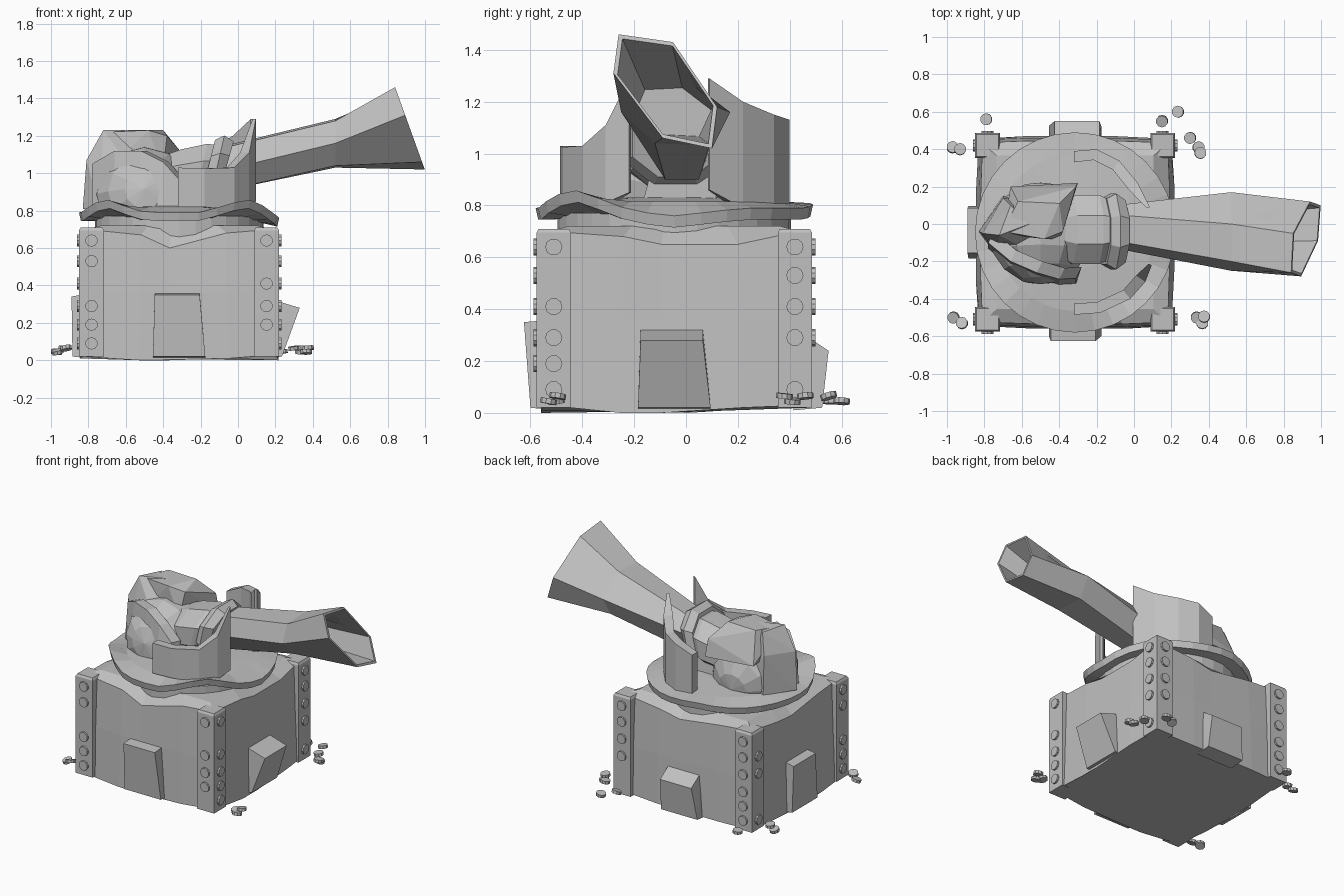
import bpy, bmesh, math, random
from mathutils import Vector, Matrix

if "Cube" in bpy.data.objects:
    bpy.data.objects.remove(bpy.data.objects["Cube"])
random.seed(4)

grey = bpy.data.materials.new("worn grey metal")
grey.diffuse_color = (0.53, 0.53, 0.53, 1)
grey.use_nodes = True
grey.node_tree.nodes["Principled BSDF"].inputs["Base Color"].default_value = grey.diffuse_color
CX, CY = -0.315, -0.045          # centre of the bunker


def finish(name, bm):
    bmesh.ops.recalc_face_normals(bm, faces=bm.faces[:])
    me = bpy.data.meshes.new(name)
    bm.to_mesh(me)
    bm.free()
    me.materials.append(grey)
    ob = bpy.data.objects.new(name, me)
    bpy.context.collection.objects.link(ob)
    return ob


def loft(name, rings, caps=True, closed=False):
    """Skin a list of equal-length point rings."""
    bm = bmesh.new()
    rows = [[bm.verts.new(p) for p in r] for r in rings]
    n = len(rows[0])
    pairs = list(zip(rows, rows[1:])) + ([(rows[-1], rows[0])] if closed else [])
    for a, b in pairs:
        for i in range(n):
            j = (i + 1) % n
            bm.faces.new((a[i], a[j], b[j], b[i]))
    if caps and not closed:
        bm.faces.new(rows[0])
        bm.faces.new(rows[-1])
    return finish(name, bm)


def hull(name, pts):
    bm = bmesh.new()
    for p in pts:
        bm.verts.new(p)
    bmesh.ops.convex_hull(bm, input=bm.verts[:])
    bmesh.ops.dissolve_limit(bm, angle_limit=0.02, verts=bm.verts[:], edges=bm.edges[:])
    return finish(name, bm)


def scaled(ring, s, dx=0):
    c = sum((Vector(p) for p in ring), Vector()) / len(ring)
    return [c + (Vector(p) - c) * s + Vector((dx, 0, 0)) for p in ring]


def bolts(name, mats, r=0.033, h=0.025):
    bm = bmesh.new()
    for m in mats:
        bmesh.ops.create_cone(bm, cap_ends=True, segments=10, radius1=r, radius2=r, depth=h, matrix=m)
    return finish(name, bm)


def shell(name, pts, t):
    """Curved armour plate: points (x, y, z bottom, z top), thickened inward."""
    rings = []
    for x, y, z0, z1 in pts:
        d = (Vector((-0.32, -0.04)) - Vector((x, y))).normalized() * t
        if z1 > 1.25:
            d *= 0.3
        rings.append([(x, y, z0), (x + d.x, y + d.y, z0), (x + d.x, y + d.y, z1), (x, y, z1)])
    return loft(name, rings)


# Bunker body with ragged, dented rim
rim = [0.70, 0.67, 0.60, 0.68, 0.70, 0.68, 0.65, 0.65, 0.70, 0.67, 0.64, 0.68, 0.70, 0.66, 0.65, 0.69]
foot = [0.02, 0.0, 0.0, 0.01, 0.03, 0.0, 0.0, 0.02, 0.03, 0.02, 0.02, 0.02, 0.02, 0.01, 0.0, 0.01]


def square(hx, hy, zs, bulge=0.0):
    c = [(-1, -1), (1, -1), (1, 1), (-1, 1)]
    out = []
    for k in range(4):
        (ax, ay), (bx, by) = c[k], c[(k + 1) % 4]
        for i, f in enumerate((0, 0.3, 0.45, 0.75)):
            b = 1 + (bulge if i else 0)
            x, y = ax + (bx - ax) * f, ay + (by - ay) * f
            out.append((CX + x * hx * b, CY + y * hy * b, zs[4 * k + i]))
    return out


loft("bunker_body", [
    square(0.515, 0.50, foot, 0.03), square(0.505, 0.495, [0.36 + 0.1 * (z - 0.66) for z in rim], 0.02),
    square(0.495, 0.48, rim, 0.02), square(0.42, 0.41, [0.72] * 16)])

# Corner posts and their bolts
riveted = []
for sx in (-1, 1):
    for sy in (-1, 1):
        px, py = CX + sx * 0.468, CY + sy * 0.465
        box = lambda h, z: [(px + a * h, py + b * h, z) for a, b in ((-1, -1), (1, -1), (1, 1), (-1, 1))]
        loft("corner_post", [box(0.066, 0.02), box(0.066, 0.695), box(0.058, 0.71)])
        for z in (0.09, 0.19, 0.29, 0.41, 0.53, 0.64):
            if random.random() < 0.85:
                riveted.append(Matrix.Translation((px, py + sy * 0.066, z)) @ Matrix.Rotation(math.pi / 2, 4, 'X'))
            if random.random() < 0.7:
                riveted.append(Matrix.Translation((px + sx * 0.066, py, z)) @ Matrix.Rotation(math.pi / 2, 4, 'Y'))
bolts("post_bolts", riveted)

# Loose bolts fallen on the ground
fallen = [(-0.97, 0.41), (-0.93, 0.4), (-0.79, 0.56), (0.15, 0.55), (0.235, 0.6), (0.3, 0.46), (0.345, 0.41),
          (0.355, 0.38), (-0.965, -0.5), (-0.92, -0.53), (0.335, -0.5), (0.375, -0.495), (0.365, -0.53)]
bolts("fallen_bolts", [Matrix.Translation((x, y, 0.045 + 0.02 * (i % 2))) @
                       Matrix.Rotation(random.uniform(-0.3, 0.3), 4, 'X') @
                       Matrix.Rotation(random.uniform(-0.3, 0.3), 4, 'Y') for i, (x, y) in enumerate(fallen)],
      r=0.032, h=0.02)

# Buttress wedge on each side: angle, wall distance, reach at foot / shoulder, shoulder and top height
for a, wall, low, high, zs, zt in ((0, 0.46, 0.555, 0.58, 0.35, 0.36), (90, 0.48, 0.55, 0.645, 0.28, 0.33),
                                   (180, 0.46, 0.57, 0.595, 0.24, 0.33), (270, 0.48, 0.57, 0.575, 0.34, 0.36)):
    M = Matrix.Translation((CX, CY, 0)) @ Matrix.Rotation(math.radians(a), 4, 'Z')
    hull("buttress", [M @ Vector(p) for p in (
        (-0.14, -wall, 0.01), (0.14, -wall, 0.01), (-0.13, -wall, zt), (0.11, -wall, zt),
        (-0.14, -low, 0.02), (0.14, -low, 0.02), (-0.13, -high, zs), (0.11, -high, zs))])

# Turret ring and warped turntable disc
N = 32


def circle(r, zf):
    return [(CX + r * math.cos(2 * math.pi * i / N), CY + r * math.sin(2 * math.pi * i / N), zf(360 * i / N))
            for i in range(N)]


def warp(deg):
    bump = lambda c, w, h: h * max(0, 1 - abs((deg - c + 180) % 360 - 180) / w)
    return 0.745 + bump(222, 28, 0.075) + bump(312, 30, 0.075) - bump(0, 30, 0.03) + bump(100, 30, 0.02)


loft("turret_ring", [circle(0.45, lambda d: 0.6), circle(0.45, lambda d: 0.77)])
loft("turntable_disc", [circle(0.38, lambda d: 0.75), circle(0.525, warp), circle(0.535, lambda d: warp(d) + 0.045),
                        circle(0.42, lambda d: 0.815), circle(0.2, lambda d: 0.83)])

# Torn side armour with spiked ends
shell("front_armour", [(-0.32, -0.485, 0.82, 1.03), (-0.18, -0.475, 0.82, 1.025), (-0.02, -0.40, 0.80, 1.03),
                       (0.06, -0.31, 0.81, 1.11), (0.095, -0.22, 0.85, 1.29)], 0.06)
shell("rear_armour", [(-0.32, 0.39, 0.79, 1.08), (-0.2, 0.40, 0.79, 1.13), (-0.08, 0.34, 0.79, 1.15),
                      (0.02, 0.22, 0.79, 1.20), (0.085, 0.09, 0.86, 1.29)], 0.06)

# Turret dome
bm = bmesh.new()
bmesh.ops.create_uvsphere(bm, u_segments=12, v_segments=8, radius=0.275,
                          matrix=Matrix.Translation((-0.50, -0.05, 0.87)) @ Matrix.Rotation(math.radians(80), 4, 'X'))
finish("turret_dome", bm)

# Broken hood over the dome: rear slab, top slab, hanging front plate
hull("hood_rear", [(-0.83, -0.04, 0.81), (-0.74, -0.16, 0.81), (-0.70, 0.15, 0.81), (-0.5, 0.12, 0.81),
                   (-0.81, -0.05, 1.07), (-0.70, 0.14, 1.08), (-0.72, -0.06, 1.23), (-0.66, 0.1, 1.22),
                   (-0.56, 0.0, 1.23), (-0.55, -0.15, 1.0)])
hull("hood_top", [(-0.70, -0.04, 1.22), (-0.62, 0.12, 1.23), (-0.40, 0.11, 1.23), (-0.38, -0.04, 1.2),
                  (-0.48, -0.08, 1.23), (-0.66, 0.2, 1.02), (-0.30, 0.22, 1.0), (-0.31, 0.2, 1.12),
                  (-0.37, 0.05, 1.15), (-0.66, -0.06, 1.05), (-0.4, -0.08, 1.02)])
loft("hood_front_plate", [[(x, y, 0.81), (x + 0.02, y + 0.06, 0.81), (x + 0.03, y + 0.09, z), (x, y + 0.03, z)]
                          for x, y, z in ((-0.78, -0.13, 1.05), (-0.66, -0.23, 1.12), (-0.52, -0.29, 1.12),
                                          (-0.40, -0.325, 1.06), (-0.31, -0.32, 0.96))])


# Gun mantlet and collars
def octagon(x, cy, cz, ry, rz):
    return [(x + 0.04 * math.sin(a), cy + ry * math.cos(a), cz + rz * math.sin(a))
            for a in (math.pi * (i + 0.5) / 4 for i in range(8))]


loft("mantlet", [octagon(-0.42, -0.03, 0.97, 0.15, 0.14), octagon(-0.34, -0.03, 0.98, 0.20, 0.16),
                 octagon(-0.20, -0.03, 1.0, 0.20, 0.17), octagon(-0.14, -0.03, 1.01, 0.17, 0.15)])
loft("collar", [octagon(-0.16, -0.04, 1.03, 0.19, 0.16), octagon(-0.11, -0.04, 1.04, 0.22, 0.175),
                octagon(-0.06, -0.04, 1.04, 0.18, 0.14)])
hull("mantlet_foot", [(x, y, z) for x in (-0.4, -0.14) for y, z in ((-0.17, 0.8), (0.12, 0.8), (-0.13, 0.95), (0.1, 0.95))])

# Bent flared barrel, hollow at the muzzle
breech = [(-0.1, y, z) for y, z in ((-0.09, 1.13), (0.05, 1.14), (0.10, 1.04), (0.05, 0.90), (-0.08, 0.90), (-0.13, 1.01))]
middle = [(0.52, y, z) for y, z in ((-0.20, 1.28), (0.0, 1.29), (0.17, 1.16), (0.09, 1.03), (-0.12, 1.04), (-0.25, 1.16))]
muzzle = [(0.84 + (1.46 - z) * 0.36, y, z) for y, z in
          ((-0.26, 1.46), (-0.05, 1.43), (0.12, 1.18), (0.10, 1.02), (-0.09, 1.06), (-0.28, 1.31))]
loft("barrel", [breech, middle, muzzle, scaled(muzzle, 0.92), scaled(middle, 0.72, 0.03)])
